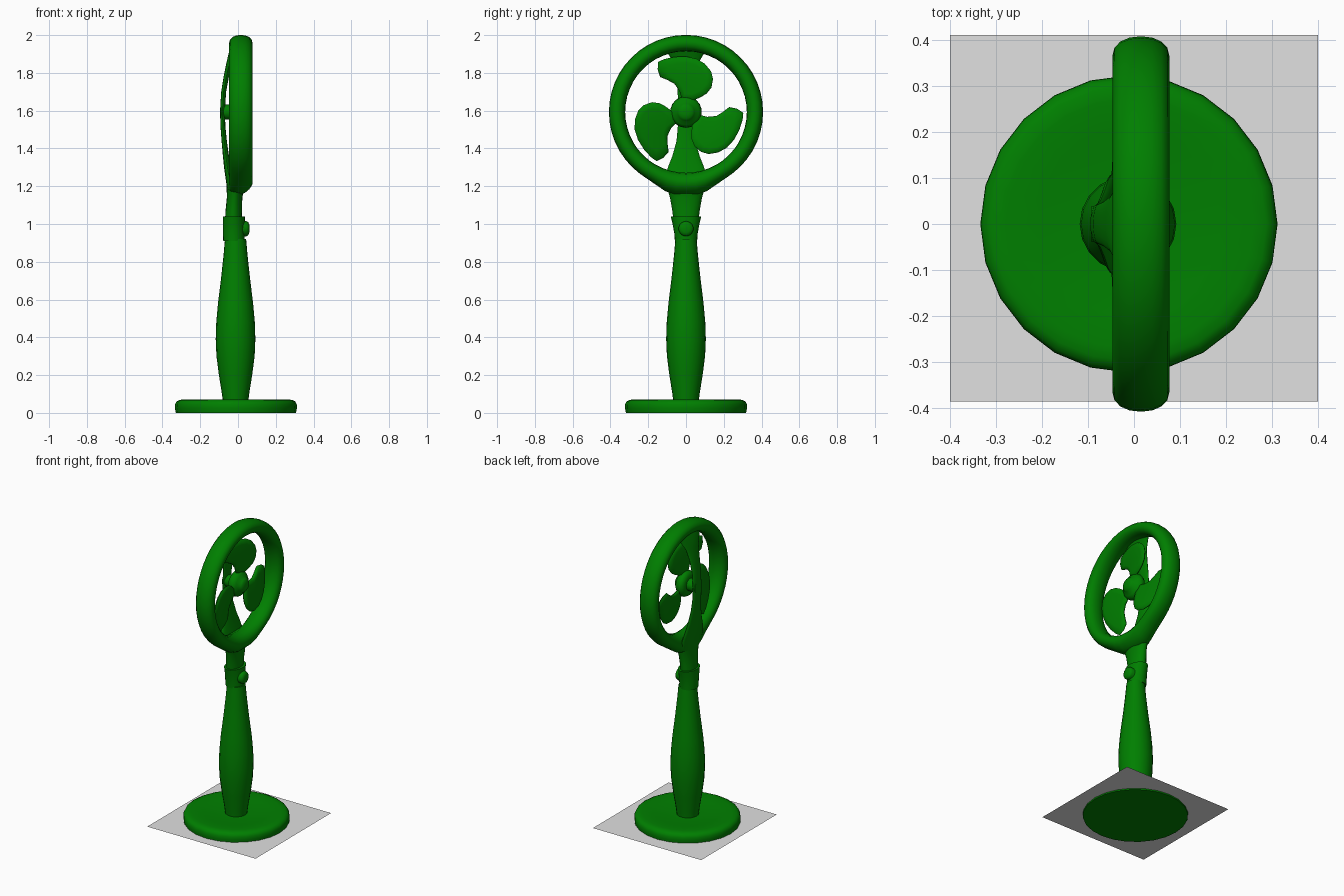
import bpy, bmesh, math
from mathutils import Matrix, Vector

if "Cube" in bpy.data.objects:
    bpy.data.objects.remove(bpy.data.objects["Cube"])


def material(name, colour):
    m = bpy.data.materials.new(name)
    m.diffuse_color = (*colour, 1)
    m.use_nodes = True
    m.node_tree.nodes["Principled BSDF"].inputs["Base Color"].default_value = m.diffuse_color
    return m


green = material("leaf green", (0.0, 0.212, 0.0))
grey = material("light grey", (0.75, 0.75, 0.75))
CZ = 1.593  # height of the fan axis


def finish(name, bm, angle=40, mat=green):
    bmesh.ops.recalc_face_normals(bm, faces=bm.faces)
    me = bpy.data.meshes.new(name)
    bm.to_mesh(me)
    bm.free()
    ob = bpy.data.objects.new(name, me)
    bpy.context.collection.objects.link(ob)
    me.materials.append(mat)
    bpy.ops.object.select_all(action='DESELECT')
    ob.select_set(True)
    bpy.context.view_layer.objects.active = ob
    bpy.ops.object.shade_smooth_by_angle(angle=math.radians(angle))
    return ob


def bridge(bm, rings, closed=False):
    n = len(rings[0])
    pairs = list(zip(rings, rings[1:]))
    if closed:
        pairs.append((rings[-1], rings[0]))
    for a, b in pairs:
        for i in range(n):
            j = (i + 1) % n
            bm.faces.new((a[i], a[j], b[j], b[i]))
    if not closed:
        bm.faces.new(rings[0][::-1])
        bm.faces.new(rings[-1])


def loft(name, sections, n=20, matrix=None, angle=40):
    """Stacked ellipses: (z, centre x, radius x, radius y)."""
    bm = bmesh.new()
    rings = [[bm.verts.new((cx + rx * math.cos(2 * math.pi * i / n),
                            ry * math.sin(2 * math.pi * i / n), z))
              for i in range(n)] for z, cx, rx, ry in sections]
    bridge(bm, rings)
    if matrix:
        bm.transform(matrix)
    return finish(name, bm, angle)


def round_part(name, profile, n=20, cx=0, matrix=None, angle=40):
    return loft(name, [(z, cx, r, r) for r, z in profile], n, matrix, angle)


# thin square floor sheet
bm = bmesh.new()
bm.faces.new([bm.verts.new(p) for p in ((-0.4, -0.386, 0.008), (0.4, -0.386, 0.008),
                                        (0.4, 0.411, 0.008), (-0.4, 0.411, 0.008))])
finish("floor_sheet", bm, mat=grey)

# base disc: straight lower side, rounded top edge, slightly dished top
round_part("base", [(0.318, 0), (0.323, 0.025), (0.322, 0.045),
                    (0.315, 0.06), (0.298, 0.069), (0.27, 0.071), (0.2, 0.067),
                    (0.13, 0.06), (0.06, 0.06)], 24, -0.011)

# bulging pole
round_part("pole", [(0.066, 0.05), (0.072, 0.1), (0.088, 0.2), (0.101, 0.3), (0.105, 0.39),
                    (0.102, 0.48), (0.093, 0.58), (0.077, 0.71), (0.064, 0.83),
                    (0.056, 0.92)], 20, -0.013)

# collar, flared sideways
loft("collar", [(0.91, -0.022, 0.056, 0.059), (0.95, -0.022, 0.058, 0.062),
                (1.0, -0.022, 0.058, 0.071), (1.04, -0.022, 0.058, 0.081)])

# knob on the fan side of the collar
to_x = Matrix.Rotation(math.pi / 2, 4, 'Y')
round_part("knob", [(0.04, 0), (0.04, 0.035), (0.034, 0.045), (0.02, 0.05)], 14,
           matrix=Matrix.Translation((0.01, 0, 0.975)) @ to_x)

# neck under the ring
loft("neck", [(1.02, -0.024, 0.045, 0.066), (1.08, -0.022, 0.043, 0.074),
              (1.14, -0.018, 0.041, 0.085), (1.19, -0.014, 0.046, 0.1),
              (1.24, -0.002, 0.06, 0.12), (1.262, 0.0, 0.05, 0.12)])

# curved strut behind the fan
loft("rear_strut", [(1.18, -0.035, 0.022, 0.1), (1.25, -0.047, 0.02, 0.11),
                    (1.3, -0.056, 0.018, 0.096), (1.36, -0.064, 0.016, 0.072),
                    (1.44, -0.073, 0.014, 0.05), (1.52, -0.08, 0.013, 0.043),
                    (1.6, -0.082, 0.013, 0.042), (1.7, -0.076, 0.013, 0.044),
                    (1.78, -0.062, 0.014, 0.05), (1.85, -0.045, 0.017, 0.064),
                    (1.91, -0.028, 0.02, 0.1), (1.95, -0.01, 0.02, 0.12)])

# outer ring with a rounded section; straight shoulders run down to the neck
R_OUT, R_IN, TANGENT = 0.408, 0.322, 0.6
bm = bmesh.new()
rings = []
for k in range(48):
    a = 2 * math.pi * k / 48          # measured from straight down
    off = min(a, 2 * math.pi - a)
    outer = R_OUT / math.cos(TANGENT - max(off, 0.2)) if off < TANGENT else R_OUT
    pull = max(0, 1 - off / TANGENT)  # the lower lip recedes towards the neck
    mid, half = (outer + R_IN) / 2, (outer - R_IN) / 2
    ring = []
    for i in range(16):
        t = 2 * math.pi * i / 16
        c, s = math.cos(t), math.sin(t)
        x = 0.015 + 0.062 * math.copysign(abs(s) ** 0.95, s) - 0.03 * pull * max(0, c)
        r = mid + half * math.copysign(abs(c) ** 0.9, c)
        ring.append(bm.verts.new((x, r * math.sin(a), CZ - r * math.cos(a))))
    rings.append(ring)
bridge(bm, rings, True)
finish("ring_frame", bm, 60)

# hub with nose, and rear axle
axis = Matrix.Translation((0, 0, CZ)) @ to_x
round_part("hub", [(0.055, -0.03), (0.076, -0.022), (0.084, -0.005), (0.081, 0.015),
                   (0.068, 0.03), (0.052, 0.038), (0.045, 0.05), (0.034, 0.058),
                   (0.015, 0.062)], 18, matrix=axis, angle=60)
round_part("axle", [(0.04, -0.092), (0.04, -0.02)], 14, matrix=axis)

# three pitched, pillowed blades (outline is y, z from the axis)
outline = [(-0.02, 0.06), (-0.034, 0.11), (-0.062, 0.15), (-0.1, 0.17), (-0.137, 0.185),
           (-0.15, 0.225), (-0.148, 0.265), (-0.115, 0.28), (-0.06, 0.292), (0, 0.294),
           (0.055, 0.282), (0.1, 0.255), (0.133, 0.215), (0.143, 0.175), (0.135, 0.13),
           (0.11, 0.098), (0.078, 0.078), (0.035, 0.06)]
centre = Vector((0.025, 0.18))
for k in range(3):
    bm = bmesh.new()
    rings = []
    for scale, dx in ((0.7, -0.013), (0.94, -0.009), (1, 0), (0.94, 0.009), (0.7, 0.013)):
        ring = []
        for p in outline:
            q = centre + (Vector(p) - centre) * scale
            ring.append(bm.verts.new((0.008 + 0.18 * q.x + dx, q.x, q.y)))
        rings.append(ring)
    bridge(bm, rings)
    bm.transform(Matrix.Translation((0, 0, CZ)) @ Matrix.Rotation(k * 2 * math.pi / 3, 4, 'X'))
    finish(f"blade_{k + 1}", bm, 60)
